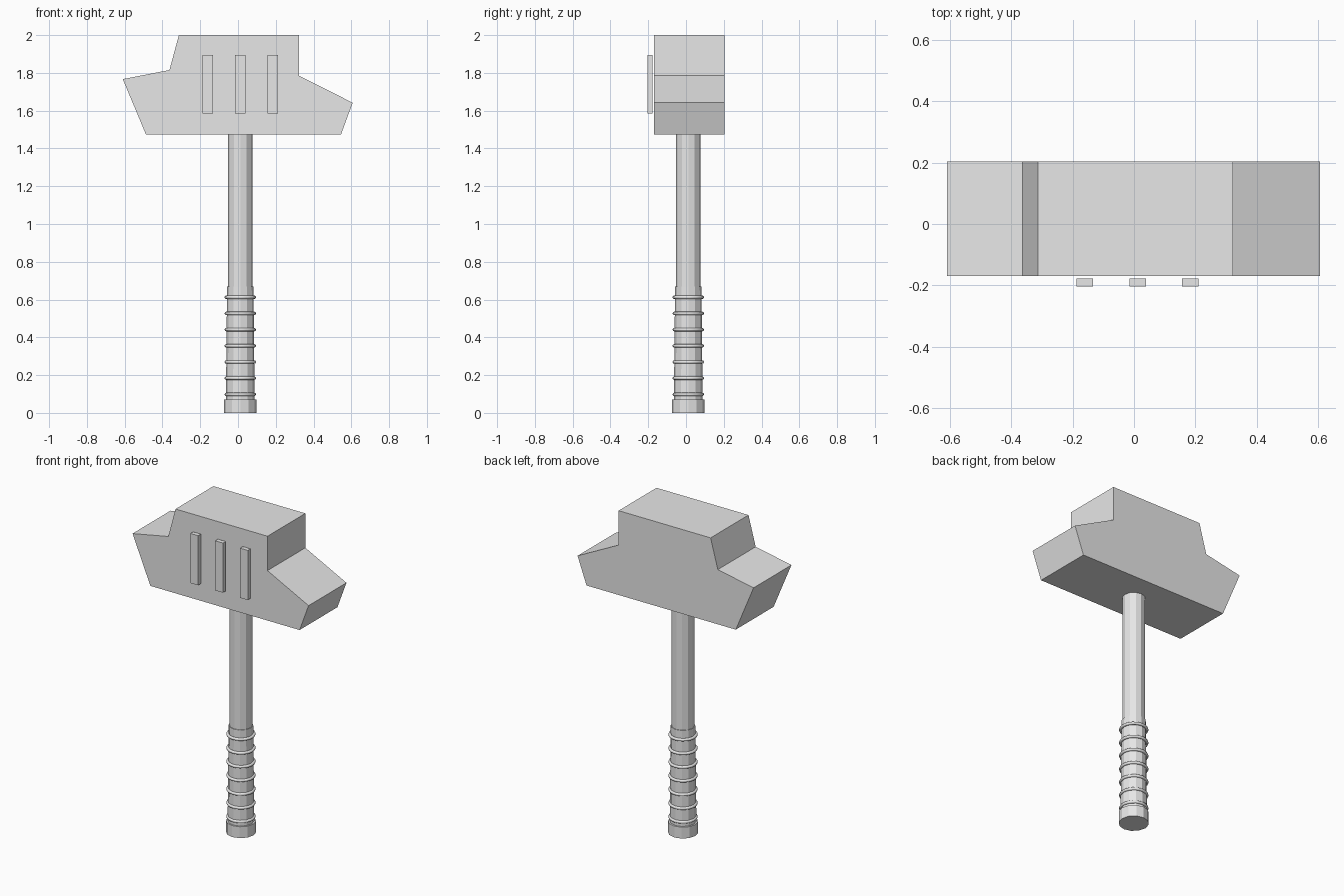
import bpy, bmesh, math
from mathutils import Matrix, Vector

cube = bpy.data.objects.get("Cube")
if cube:
    bpy.data.objects.remove(cube, do_unlink=True)

GREY = (0.8, 0.8, 0.8, 1)
mat = bpy.data.materials.new("plain_grey")
mat.use_nodes = True
mat.diffuse_color = GREY
mat.node_tree.nodes["Principled BSDF"].inputs["Base Color"].default_value = GREY

AXIS = 0.012   # handle centre in x and y
SIDES = 12


def finish(name, bm):
    bmesh.ops.recalc_face_normals(bm, faces=bm.faces)
    mesh = bpy.data.meshes.new(name)
    bm.to_mesh(mesh)
    bm.free()
    mesh.materials.append(mat)
    obj = bpy.data.objects.new(name, mesh)
    bpy.context.collection.objects.link(obj)
    return obj


def extrude_profile(name, points, y0, y1):
    bm = bmesh.new()
    face = bm.faces.new([bm.verts.new((x, y0, z)) for x, z in points])
    grown = bmesh.ops.extrude_face_region(bm, geom=[face])["geom"]
    verts = [g for g in grown if isinstance(g, bmesh.types.BMVert)]
    bmesh.ops.translate(bm, verts=verts, vec=(0, y1 - y0, 0))
    return finish(name, bm)


def rod(name, r_low, r_high, z0, z1):
    bm = bmesh.new()
    bmesh.ops.create_cone(bm, cap_ends=True, segments=SIDES, radius1=r_low,
                          radius2=r_high, depth=z1 - z0,
                          matrix=Matrix.Translation((AXIS, AXIS, (z0 + z1) / 2)))
    return finish(name, bm)


# Head: an asymmetric block, extruded front to back
extrude_profile("hammer_head", [
    (-0.487, 1.473), (0.545, 1.473), (0.607, 1.642), (0.323, 1.785),
    (0.323, 2.0), (-0.313, 2.0), (-0.363, 1.815), (-0.61, 1.767)], -0.17, 0.204)

# Three upright bars just off the front face
for i in range(3):
    x = AXIS + (i - 1) * 0.172
    extrude_profile(f"front_bar_{i + 1}", [
        (x - 0.027, 1.584), (x + 0.027, 1.584),
        (x + 0.027, 1.894), (x - 0.027, 1.894)], -0.204, -0.177)

# Handle
rod("shaft", 0.066, 0.066, 0.6, 1.5)
rod("grip", 0.076, 0.07, 0.06, 0.668)
rod("pommel", 0.086, 0.086, 0, 0.071)

# Grip rings
for i in range(7):
    bpy.ops.mesh.primitive_torus_add(
        location=(AXIS, AXIS, 0.098 + i * 0.0857), major_segments=24,
        minor_segments=8, major_radius=0.0745, minor_radius=0.009)
    ring = bpy.context.object
    ring.name = f"grip_ring_{i + 1}"
    ring.data.materials.append(mat)
    bpy.ops.object.shade_smooth_by_angle(angle=math.radians(50))
